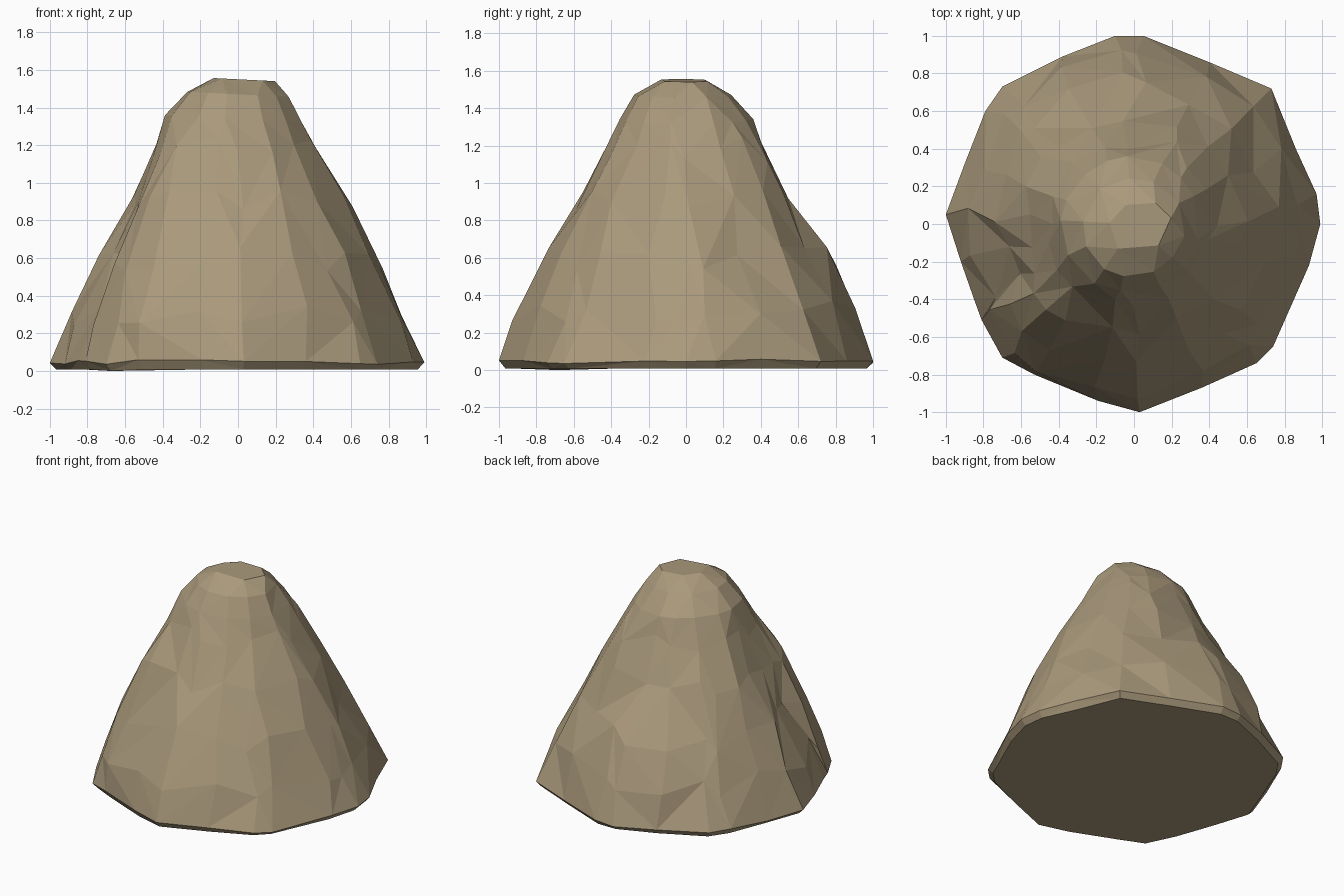
import bpy, bmesh, math, random

if "Cube" in bpy.data.objects:
    bpy.data.objects.remove(bpy.data.objects["Cube"])

random.seed(11)

# Footprint corners, counter-clockwise from +x
OUTLINE = [(.99, 0), (.97, .16), (.86, .40), (.73, .72), (.40, .86), (.05, 1.0),
           (-.10, 1.0), (-.38, .89), (-.70, .73), (-.79, .60), (-.90, .32), (-1.0, .05),
           (-.92, -.20), (-.85, -.40), (-.81, -.51), (-.70, -.71), (-.53, -.80),
           (-.19, -.94), (.03, -1.0), (.36, -.87), (.65, -.74), (.74, -.65), (.93, -.22)]

# Height: radius in eight directions, every 45 degrees from +x
LEVELS = {
    0.30: (.87, .91, .93, .88, .89, .91, .92, .87),
    0.60: (.74, .77, .78, .75, .76, .80, .75, .73),
    0.90: (.58, .61, .56, .60, .59, .68, .57, .57),
    1.18: (.42, .45, .44, .46, .46, .47, .43, .42),
    1.34: (.35, .35, .36, .37, .39, .39, .35, .34),
    1.47: (.28, .25, .24, .26, .27, .29, .28, .27),
    1.55: (.21, .16, .10, .12, .13, .17, .12, .17),
}

# Gullies: angle, height, angular width, height spread, depth
GULLIES = [(200, .62, 11, .36, .14), (28, .62, 11, .28, .06),
           (63, .50, 9, .22, .05), (148, .45, 8, .25, .04)]


def radius(row, deg):
    k = (deg % 360) / 45
    i = int(k) % 8
    return row[i] + (row[(i + 1) % 8] - row[i]) * (k - int(k))


def gully_depth(deg, z):
    total = 0
    for a, h, wa, wh, d in GULLIES:
        da = (deg - a + 180) % 360 - 180
        total += d * math.exp(-(da / wa) ** 2 - ((z - h) / wh) ** 2)
    return total


bm = bmesh.new()
n = len(OUTLINE)

# Thin undercut foot
rings = [[bm.verts.new((x * .965, y * .965, .008)) for x, y in OUTLINE],
         [bm.verts.new((x, y, .05 + random.uniform(-.015, .01))) for x, y in OUTLINE]]
rings[0][15].co.z = 0

# Craggy slopes
for z, row in LEVELS.items():
    top = z > 1.3
    ring = []
    for x, y in OUTLINE:
        deg = math.degrees(math.atan2(y, x)) + (0 if top else random.uniform(-3, 3))
        dz = 0 if top else random.uniform(-.07, .07)
        r = radius(row, deg) - gully_depth(deg, z)
        r += -.55 * dz + (0 if top else random.uniform(-.018, .014))
        a = math.radians(deg)
        tilt = -.05 * r * math.cos(a) if top else 0
        ring.append(bm.verts.new((r * math.cos(a), r * math.sin(a), z + dz + tilt)))
    rings.append(ring)

for lo, hi in zip(rings, rings[1:]):
    for i in range(n):
        j = (i + 1) % n
        if random.random() < .5:
            bm.faces.new((lo[i], lo[j], hi[j]))
            bm.faces.new((lo[i], hi[j], hi[i]))
        else:
            bm.faces.new((lo[i], lo[j], hi[i]))
            bm.faces.new((lo[j], hi[j], hi[i]))

# Flat base and summit
bm.faces.new(rings[0][::-1])
bm.faces.new(rings[-1])

# Merge crowded corners within each upper ring into larger facets
for ring in rings[4:]:
    bmesh.ops.remove_doubles(bm, verts=[v for v in ring if v.is_valid], dist=.1)
bmesh.ops.recalc_face_normals(bm, faces=bm.faces)

mesh = bpy.data.meshes.new("rock")
bm.to_mesh(mesh)
bm.free()
rock = bpy.data.objects.new("rock", mesh)
bpy.context.collection.objects.link(rock)

mat = bpy.data.materials.new("tan_stone")
mat.diffuse_color = (.40, .32, .20, 1)
mat.use_nodes = True
mat.node_tree.nodes["Principled BSDF"].inputs["Base Color"].default_value = mat.diffuse_color
mesh.materials.append(mat)
